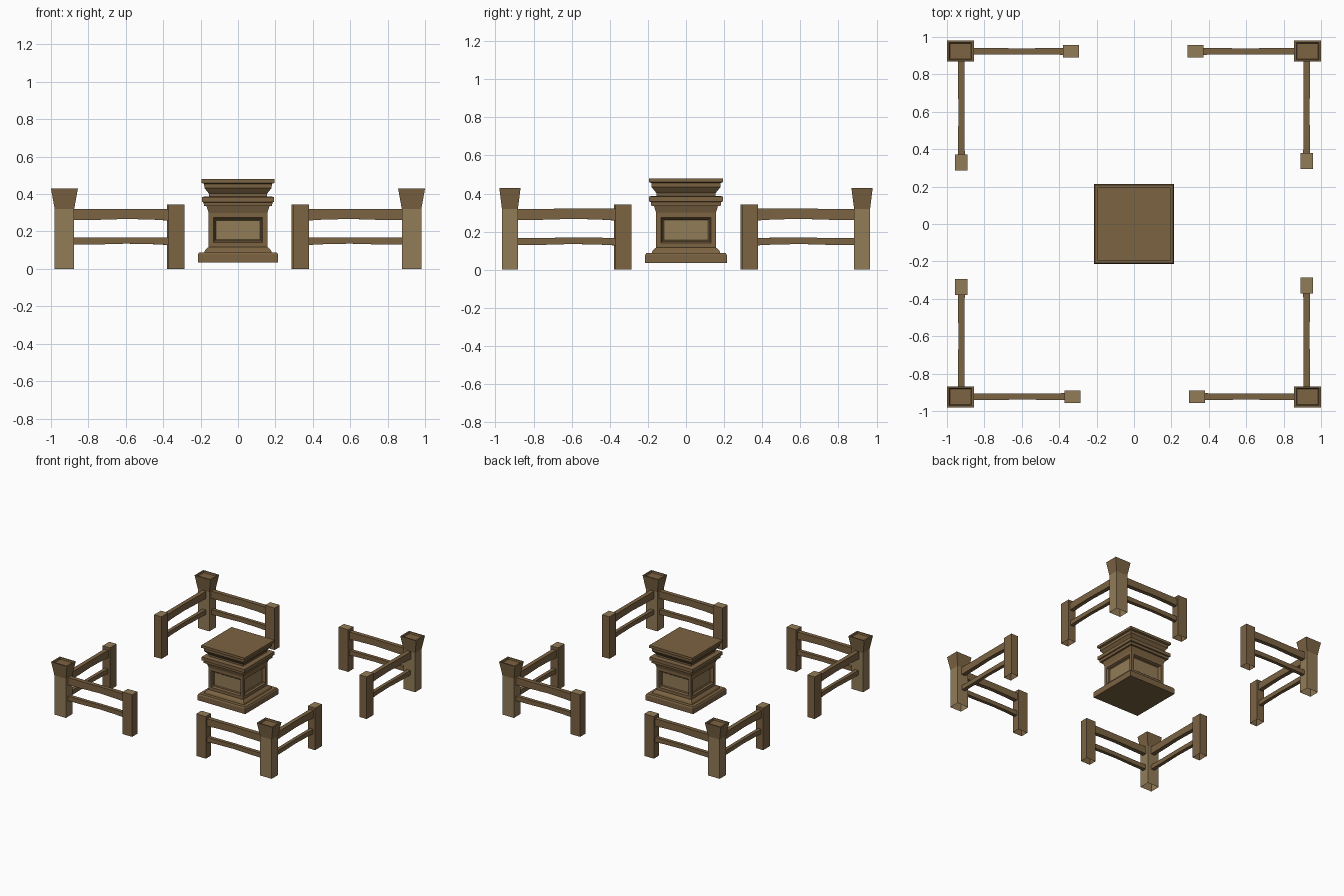
import bpy, bmesh
from mathutils import Vector

if "Cube" in bpy.data.objects:
    bpy.data.objects.remove(bpy.data.objects["Cube"])


def material(name, rgb):
    m = bpy.data.materials.new(name)
    m.diffuse_color = (*rgb, 1)
    m.use_nodes = True
    m.node_tree.nodes["Principled BSDF"].inputs["Base Color"].default_value = m.diffuse_color
    return m


BROWN = material("brown_wood", (0.20, 0.125, 0.055))
LIGHT = material("light_wood", (0.29, 0.20, 0.095))


def ring(cx, cy, z, hx, hy):
    """Horizontal rectangle of four points."""
    return [(cx + sx * hx, cy + sy * hy, z)
            for sx, sy in ((-1, -1), (1, -1), (1, 1), (-1, 1))]


def loft(name, rings, cap_start=True, cap_end=True, mats=(BROWN, LIGHT), edit=None):
    """Skin a series of four-point rings into a flat-faced object."""
    bm = bmesh.new()
    rows = [[bm.verts.new(p) for p in r] for r in rings]
    for a, b in zip(rows, rows[1:]):
        for i in range(4):
            j = (i + 1) % 4
            bm.faces.new((a[i], a[j], b[j], b[i]))
    if cap_start:
        bm.faces.new(rows[0][::-1])
    if cap_end:
        bm.faces.new(rows[-1])
    bmesh.ops.recalc_face_normals(bm, faces=bm.faces)
    bm.normal_update()
    if edit:
        edit(bm)
    me = bpy.data.meshes.new(name)
    bm.to_mesh(me)
    bm.free()
    for m in mats:
        me.materials.append(m)
    ob = bpy.data.objects.new(name, me)
    bpy.context.collection.objects.link(ob)
    return ob


# Pedestal: stacked square mouldings with recessed panels on the four sides
PROFILE = [(0.214, 0.035), (0.214, 0.078), (0.208, 0.088), (0.180, 0.088),
           (0.176, 0.100), (0.162, 0.114), (0.157, 0.116), (0.157, 0.300),
           (0.168, 0.335), (0.182, 0.335), (0.184, 0.355), (0.193, 0.358),
           (0.193, 0.385), (0.155, 0.388), (0.155, 0.402), (0.166, 0.415),
           (0.180, 0.433), (0.181, 0.455), (0.195, 0.460), (0.195, 0.480)]


def carve_panels(bm):
    sides = [f for f in bm.faces
             if abs(f.normal.z) < 0.01 and 0.2 < f.calc_center_median().z < 0.22]
    for thick, depth in ((0.035, 0), (0.010, -0.014), (0.004, 0), (0.008, -0.006)):
        bmesh.ops.inset_individual(bm, faces=sides, thickness=thick, depth=depth)
    for f in sides:
        f.material_index = 1


loft("pedestal", [ring(0, 0, z, h, h) for h, z in PROFILE], edit=carve_panels)


def light_top(bm):
    for f in bm.faces:
        if f.normal.z > 0.9:
            f.material_index = 1


def light_shaft(bm):
    for f in bm.faces:
        if f.calc_center_median().z < 0.3:
            f.material_index = 1


def rail(name, axis, start, end, side, z, hw, hz):
    """Hand-hewn rail with a slight upward bow, along x (0) or y (1)."""
    rings = []
    for t, lift, k in ((0, 0, 1), (0.27, 0.001, 0.95), (0.52, 0.004, 0.90),
                       (0.78, 0.002, 0.95), (1, -0.002, 1.06)):
        along = start + (end - start) * t
        pts = []
        for sa, sz in ((-1, -1), (1, -1), (1, 1), (-1, 1)):
            p = [0, 0, z + lift + sz * hz * k]
            p[axis] = along
            p[1 - axis] = side + sa * hw * k
            pts.append(p)
        rings.append(pts)
    loft(name, rings, False, False)


for sx, sy, cname in ((-1, -1, "front_left"), (1, -1, "front_right"),
                      (1, 1, "back_right"), (-1, 1, "back_left")):
    # Corner post with flared, shallowly hollowed head
    cx, cy = sx * 0.928, sy * 0.924
    loft("corner_post_" + cname,
         [ring(cx, cy, 0, 0.052, 0.042), ring(cx, cy, 0.32, 0.052, 0.042),
          ring(cx, cy, 0.43, 0.072, 0.056), ring(cx, cy, 0.43, 0.060, 0.046),
          ring(cx, cy, 0.418, 0.056, 0.042)],
         cap_start=False, edit=light_shaft)
    # Two fence arms per corner, the one along x or y being slightly longer
    for axis in (0, 1):
        s, o = (sx, sy) if axis == 0 else (sy, sx)
        longer = (sx * sy > 0) == (axis == 0)
        mid = s * (0.328 if longer else 0.336)
        side = o * 0.923
        tag = cname + ("_x" if axis == 0 else "_y")
        centre = (mid, side) if axis == 0 else (side, mid)
        half = (0.043, 0.033) if axis == 0 else (0.033, 0.043)
        loft("end_post_" + tag, [ring(*centre, z, *half) for z in (0, 0.343)],
             cap_start=False, edit=light_top)
        rail("upper_rail_" + tag, axis, s * 0.89, mid, side, 0.290, 0.018, 0.030)
        rail("lower_rail_" + tag, axis, s * 0.89, mid, side, 0.148, 0.015, 0.019)
